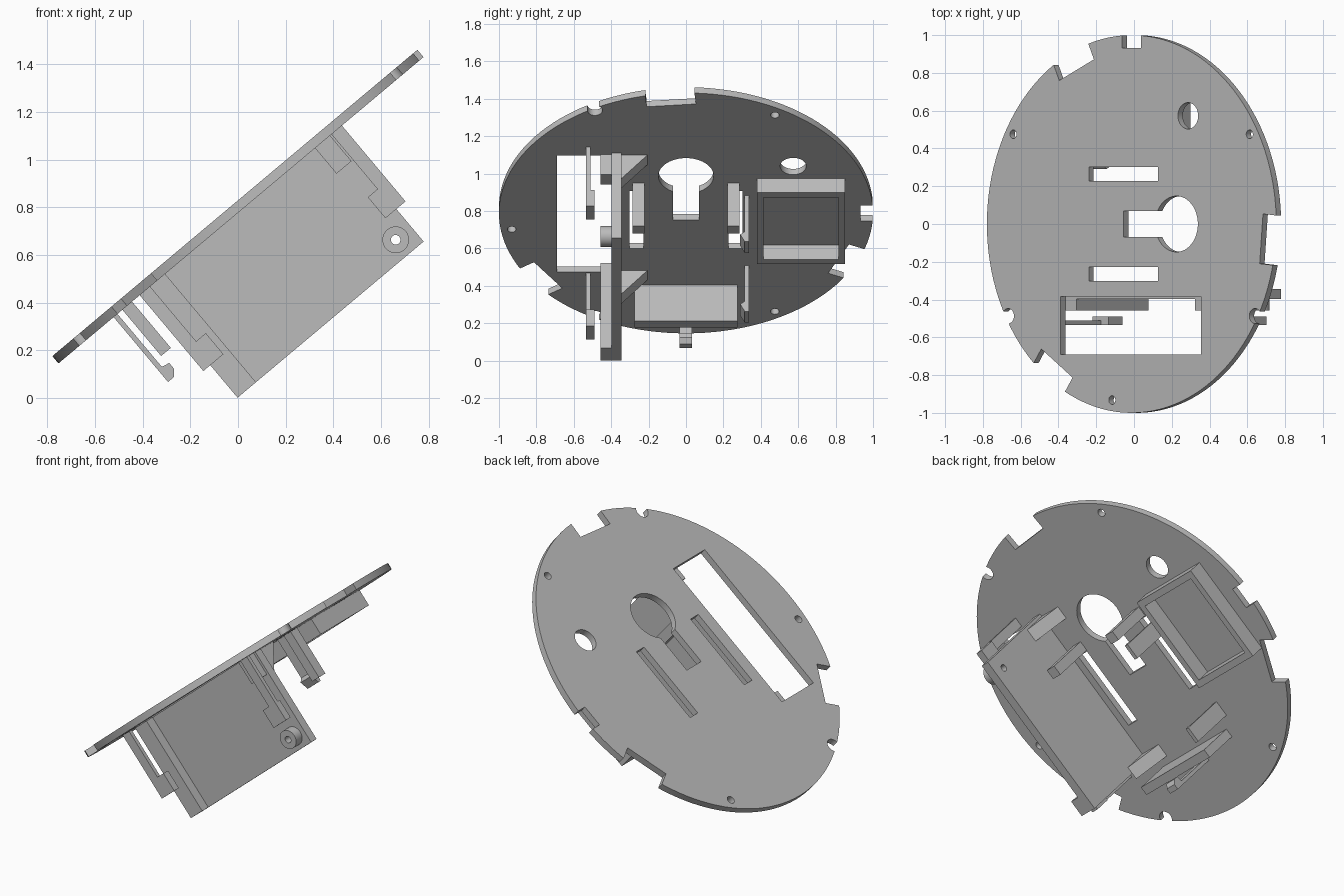
import bpy, bmesh, math
from mathutils import Matrix, Vector

if "Cube" in bpy.data.objects:
    bpy.data.objects.remove(bpy.data.objects["Cube"], do_unlink=True)

# Everything is modelled flat (x along the slope, z out of the disc), then tilted
TILT = Matrix.Translation((0.013, 0, 0.788)) @ Matrix.Rotation(math.radians(-40), 4, 'Y')
THICK = 0.04

grey = bpy.data.materials.new("plain grey")
grey.use_nodes = True
grey.diffuse_color = (0.5, 0.5, 0.5, 1)
grey.node_tree.nodes["Principled BSDF"].inputs["Base Color"].default_value = (0.5, 0.5, 0.5, 1)


def make(name, bm):
    bmesh.ops.recalc_face_normals(bm, faces=bm.faces)
    mesh = bpy.data.meshes.new(name)
    bm.to_mesh(mesh)
    bm.free()
    mesh.materials.append(grey)
    ob = bpy.data.objects.new(name, mesh)
    bpy.context.collection.objects.link(ob)
    ob.matrix_world = TILT
    return ob


def prism(name, points, axis, lo, hi):
    """Extrude a 2D outline along an axis from lo to hi."""
    bm = bmesh.new()
    place = {'X': lambda a, b: (lo, a, b), 'Y': lambda a, b: (a, lo, b),
             'Z': lambda a, b: (a, b, lo)}[axis]
    face = bm.faces.new([bm.verts.new(place(a, b)) for a, b in points])
    ext = bmesh.ops.extrude_face_region(bm, geom=[face])
    step = Vector([(hi - lo) * (axis == k) for k in 'XYZ'])
    bmesh.ops.translate(bm, vec=step, verts=[g for g in ext['geom'] if isinstance(g, bmesh.types.BMVert)])
    return make(name, bm)


def rect(a0, a1, b0, b1):
    return [(a0, b0), (a1, b0), (a1, b1), (a0, b1)]


def block(name, x, y, z):
    return prism(name, rect(*x, *y), 'Z', *z)


def ring(cx, cy, r, n=32):
    return [(cx + r * math.cos(2 * math.pi * i / n), cy + r * math.sin(2 * math.pi * i / n)) for i in range(n)]


def cut(target, points, axis='Z', lo=-0.2, hi=0.2):
    cutter = prism("cutter", points, axis, lo, hi)
    cutter.hide_render = True
    mod = target.modifiers.new("cut", 'BOOLEAN')
    mod.operation, mod.solver, mod.object = 'DIFFERENCE', 'EXACT', cutter
    bpy.context.view_layer.objects.active = target
    bpy.ops.object.modifier_apply(modifier=mod.name)
    bpy.data.objects.remove(cutter, do_unlink=True)


# Disc
disc = prism("disc", ring(0, 0, 1, 128), 'Z', 0, THICK)

# Three rectangular rim notches, a third of a turn apart
for deg in (115, 235, 355):
    turn = Matrix.Rotation(math.radians(deg), 2)
    cut(disc, [tuple(turn @ Vector(p)) for p in rect(0.9, 1.2, -0.132, 0.132)])
cut(disc, rect(-0.065, 0.065, 0.933, 1.2))

# Round holes and rim scallops
for x, y, r in ((-0.818, 0.475, 0.023), (0.815, 0.475, 0.023), (-0.135, -0.932, 0.023),
                (0.39, 0.573, 0.07), (-0.853, -0.487, 0.04), (0.853, -0.487, 0.04)):
    cut(disc, ring(x, y, r))

# Keyhole, two slots and the wheel opening
cut(disc, ring(0.31, 0, 0.148, 48))
cut(disc, rect(-0.055, 0.25, -0.07, 0.07))
for side in (-1, 1):
    cut(disc, rect(-0.296, 0.183, *sorted((side * 0.227, side * 0.302))))
cut(disc, rect(-0.49, 0.48, -0.69, -0.383))

# Motor mounting plate with its end lip and bored boss
plate = block("mounting_plate", (-0.517, 0.502), (-0.398, -0.345), (-0.593, 0))
block("plate_lip", (-0.517, -0.416), (-0.457, -0.398), (-0.593, 0))
boss = prism("boss", ring(0.417, -0.512, 0.056), 'Y', -0.457, -0.398)
for part in (plate, boss):
    cut(part, ring(0.417, -0.512, 0.02), 'Y', -0.6, -0.2)
block("plate_stop", (0.405, 0.487), (-0.457, -0.398), (-0.14, 0))

# Triangular gussets behind the plate
for x in (-0.555, 0.405):
    prism("gusset", [(-0.345, 0), (-0.205, 0), (-0.345, -0.165)], 'X', x, x + 0.08)

# Motor clips at both ends of the opening, hooks facing each other
for side, mid in ((-1, -0.003), (1, 0.0)):
    out, neck, tip = (mid + side * d for d in (0.552, 0.495, 0.442))
    block("clip_post", sorted((neck, out)), (-0.535, -0.511), (-0.3, 0))
    block("clip_hook", sorted((tip, out)), (-0.535, -0.49), (-0.415, -0.3))

# Open frame holder
frame = block("frame_holder", (-0.305, 0.29), (0.38, 0.85), (-0.1, 0))
cut(frame, rect(-0.265, 0.25, 0.415, 0.815))

# Posts beside the slots
for side in (-1, 1):
    block("slot_post", (0.19, 0.25), sorted((side * 0.222, side * 0.285)), (-0.3, 0))

# Side clips with small hooks
for x in (-0.53, 0.05):
    block("side_clip", (x, x + 0.095), (0.314, 0.337), (-0.32, 0))
    prism("side_clip_hook", [(0.314, -0.25), (0.29, -0.27), (0.314, -0.32)], 'X', x, x + 0.095)

# Cross rest and its snap hook
block("cross_rest", (-0.65, -0.597), (-0.275, 0.275), (-0.253, 0))
prism("snap_hook", [(-0.698, 0), (-0.677, 0), (-0.677, -0.29), (-0.643, -0.297),
                    (-0.643, -0.33), (-0.665, -0.355), (-0.698, -0.355)], 'Y', -0.034, 0.032)

# Keep sharp edges while rounding the curved walls
for ob in bpy.context.view_layer.objects:
    ob.select_set(ob.type == 'MESH' and ob.name in ("disc", "boss", "mounting_plate"))
bpy.context.view_layer.objects.active = disc
bpy.ops.object.shade_smooth_by_angle(angle=math.radians(25))
